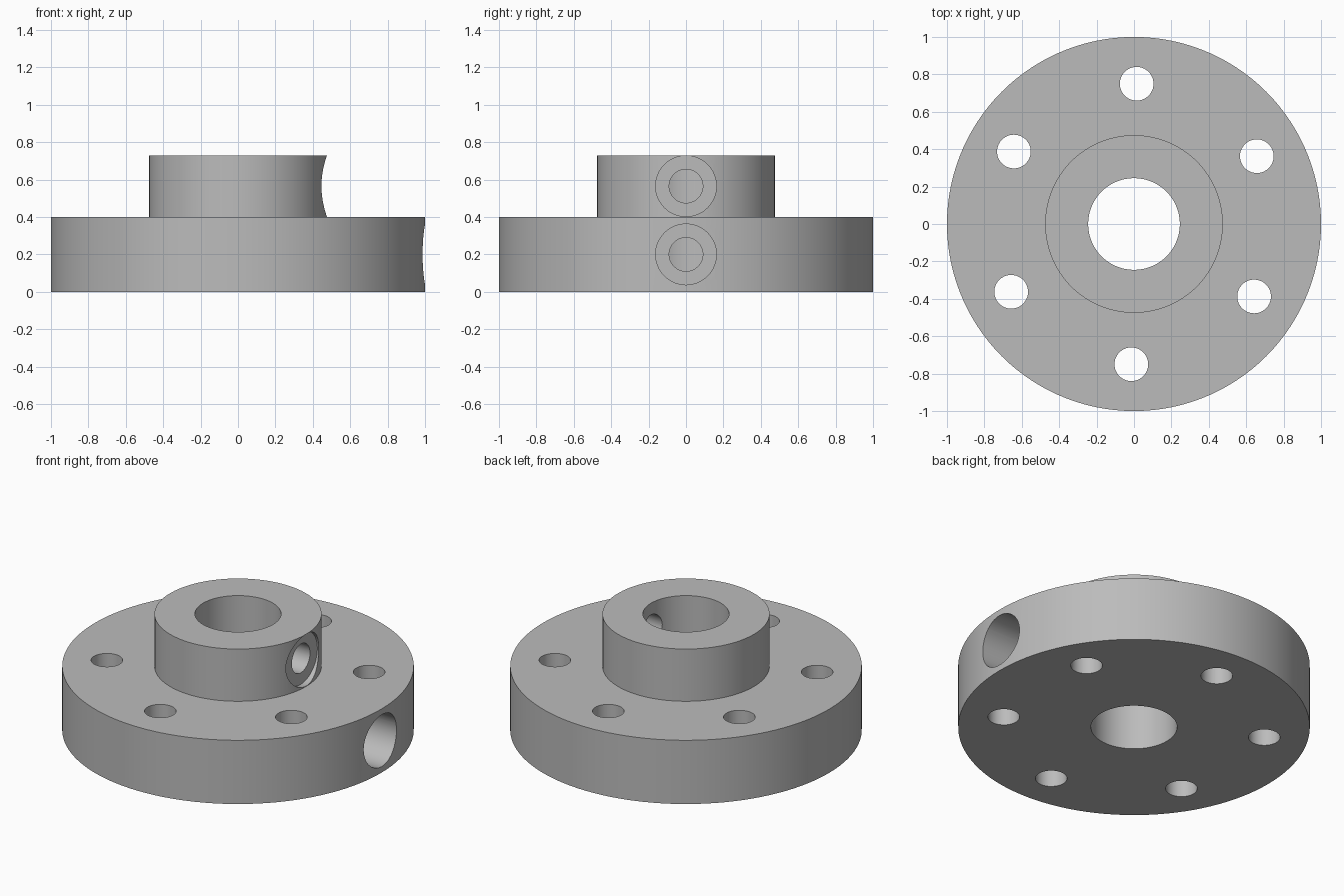
import bpy
from math import radians, cos, sin, pi

if "Cube" in bpy.data.objects:
    bpy.data.objects.remove(bpy.data.objects["Cube"])

FLANGE_R, FLANGE_H = 1.0, 0.4
HUB_R, TOP = 0.475, 0.728
BORE_R, BOLT_R, BOLT_CIRCLE = 0.245, 0.09, 0.75
SCREW_R, COUNTERBORE_R, SEAT_X = 0.09, 0.1625, 0.437

steel = bpy.data.materials.new("plain grey steel")
steel.use_nodes = True
grey = (0.5, 0.5, 0.5, 1)
steel.diffuse_color = grey
steel.node_tree.nodes["Principled BSDF"].inputs["Base Color"].default_value = grey


def lathe(name, profile, steps=120):
    """Revolve a closed (radius, z) profile around the z axis."""
    n = len(profile)
    verts = [(r * cos(2 * pi * s / steps), r * sin(2 * pi * s / steps), z)
             for s in range(steps) for r, z in profile]
    faces = [(s * n + i, (s + 1) % steps * n + i,
              (s + 1) % steps * n + (i + 1) % n, s * n + (i + 1) % n)
             for s in range(steps) for i in range(n)]
    mesh = bpy.data.meshes.new(name)
    mesh.from_pydata(verts, [], faces)
    mesh.materials.append(steel)
    obj = bpy.data.objects.new(name, mesh)
    bpy.context.collection.objects.link(obj)
    return obj


def drill(target, radius, length, location, rotation=(0, 0, 0)):
    """Cut a round hole through the target and discard the cutter."""
    bpy.ops.mesh.primitive_cylinder_add(vertices=64, radius=radius, depth=length,
                                        location=location, rotation=rotation)
    cutter = bpy.context.object
    cutter.hide_render = True
    cutter.data.materials.append(steel)
    cut = target.modifiers.new("hole", 'BOOLEAN')
    cut.operation, cut.solver, cut.object = 'DIFFERENCE', 'EXACT', cutter
    bpy.context.view_layer.objects.active = target
    bpy.ops.object.modifier_apply(modifier=cut.name)
    bpy.data.objects.remove(cutter)


# Stepped body with the central bore
body = lathe("flange_with_hub", [
    (BORE_R, 0), (FLANGE_R, 0), (FLANGE_R, FLANGE_H),
    (HUB_R, FLANGE_H), (HUB_R, TOP), (BORE_R, TOP)])

# Ring of bolt holes
for k in range(6):
    a = radians(28.9 + 60 * k)
    drill(body, BOLT_R, 1, (BOLT_CIRCLE * cos(a), BOLT_CIRCLE * sin(a), FLANGE_H / 2))

# Radial screw holes with counterbores, one in the flange and one in the hub
for z in (FLANGE_H / 2, 0.565):
    drill(body, COUNTERBORE_R, 1, (SEAT_X + 0.5, 0, z), (0, pi / 2, 0))
    drill(body, SCREW_R, 0.5, (0.35, 0, z), (0, pi / 2, 0))

# Smooth round walls, crisp edges
bpy.ops.object.select_all(action='DESELECT')
body.select_set(True)
bpy.context.view_layer.objects.active = body
bpy.ops.object.shade_smooth_by_angle(angle=radians(30))
